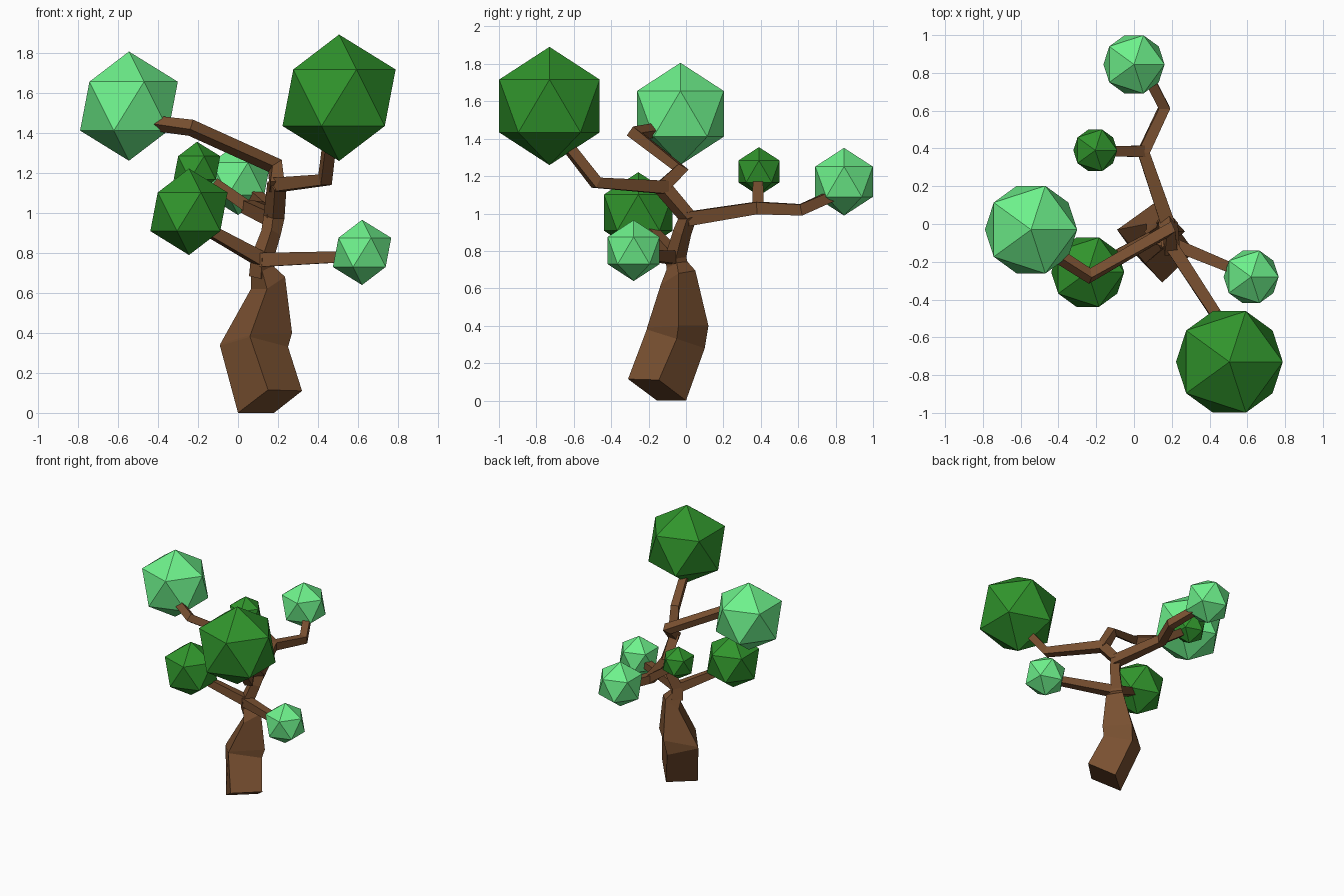
import bpy, bmesh
from mathutils import Vector

if "Cube" in bpy.data.objects:
    bpy.data.objects.remove(bpy.data.objects["Cube"])


def material(name, rgb):
    m = bpy.data.materials.new(name)
    m.diffuse_color = (*rgb, 1)
    m.use_nodes = True
    m.node_tree.nodes["Principled BSDF"].inputs["Base Color"].default_value = m.diffuse_color
    return m


bark = material("bark", (0.19, 0.08, 0.03))
dark_green = material("dark_green", (0.03, 0.30, 0.025))
light_green = material("light_green", (0.155, 0.88, 0.26))


def loft(name, rings):
    """Skin a list of four-cornered rings into a closed solid."""
    bm = bmesh.new()
    vs = [[bm.verts.new(p) for p in ring] for ring in rings]
    for a, b in zip(vs, vs[1:]):
        for i in range(4):
            j = (i + 1) % 4
            bm.faces.new((a[i], a[j], b[j], b[i]))
    bm.faces.new(vs[0][::-1])
    bm.faces.new(vs[-1])
    bmesh.ops.recalc_face_normals(bm, faces=bm.faces)
    me = bpy.data.meshes.new(name)
    bm.to_mesh(me)
    bm.free()
    me.materials.append(bark)
    bpy.context.collection.objects.link(bpy.data.objects.new(name, me))


def limb(name, path, up=(0, 0, 1)):
    """Square tube along (x, y, z, side) points."""
    pts = [Vector(p[:3]) for p in path]
    up = Vector(up)
    rings = []
    for i, p in enumerate(pts):
        t = Vector()
        if i > 0:
            t += (p - pts[i - 1]).normalized()
        if i < len(pts) - 1:
            t += (pts[i + 1] - p).normalized()
        t.normalize()
        up = (up - t * up.dot(t)).normalized()
        s, h = t.cross(up), path[i][3] / 2
        rings.append([p + (s * a + up * b) * h
                      for a, b in ((-1, -1), (1, -1), (1, 1), (-1, 1))])
    loft(name, rings)


def foliage(name, centre, r, mat):
    bpy.ops.mesh.primitive_ico_sphere_add(subdivisions=1, radius=r, location=centre)
    ob = bpy.context.object
    ob.name = name
    ob.data.materials.append(mat)


# Thick, tilted, crooked trunk
loft("trunk", [
    [(0.0, -0.155, 0), (0.15, -0.31, 0.115), (0.32, -0.145, 0.11), (0.18, 0, 0)],
    [(-0.09, -0.03, 0.335), (0.06, -0.21, 0.38), (0.25, -0.05, 0.33), (0.10, 0.10, 0.28)],
    [(-0.088, -0.03, 0.345), (0.062, -0.208, 0.39), (0.27, -0.04, 0.40), (0.12, 0.12, 0.40)],
    [(0.065, 0.0, 0.62), (0.145, -0.135, 0.62), (0.235, -0.04, 0.68), (0.15, 0.05, 0.695)],
    [(0.065, -0.04, 0.71), (0.12, -0.10, 0.71), (0.17, -0.05, 0.74), (0.12, 0.01, 0.74)],
])

# Leader above the trunk, then its branches
limb("upper_trunk", [(0.115, -0.04, 0.68, 0.085), (0.12, -0.055, 0.77, 0.08),
                     (0.165, -0.02, 0.90, 0.07), (0.18, 0.01, 0.98, 0.075),
                     (0.195, -0.13, 1.145, 0.07)], up=(1, 1, 0))
limb("right_branch", [(0.12, -0.07, 0.765, 0.07), (0.52, -0.235, 0.78, 0.055)])
limb("left_branch", [(0.12, -0.06, 0.765, 0.07), (-0.14, -0.19, 0.91, 0.055)])
limb("front_branch", [(0.195, -0.11, 1.14, 0.07), (0.435, -0.48, 1.165, 0.06),
                      (0.46, -0.64, 1.37, 0.055)])
limb("high_branch", [(0.195, -0.14, 1.13, 0.07), (0.185, -0.03, 1.235, 0.065),
                     (-0.235, -0.275, 1.425, 0.06), (-0.40, -0.17, 1.445, 0.055)])
limb("back_branch", [(0.18, 0.0, 0.97, 0.075), (0.05, 0.38, 1.03, 0.065),
                     (0.16, 0.615, 1.02, 0.06), (0.08, 0.77, 1.09, 0.055)])
limb("back_twig", [(0.05, 0.385, 1.03, 0.06), (-0.12, 0.385, 1.15, 0.055)])

# Leaf balls
foliage("front_foliage", (0.505, -0.73, 1.575), 0.316, dark_green)
foliage("high_foliage", (-0.545, -0.03, 1.533), 0.273, light_green)
foliage("left_foliage", (-0.245, -0.255, 1.005), 0.216, dark_green)
foliage("right_foliage", (0.62, -0.28, 0.802), 0.163, light_green)
foliage("twig_foliage", (-0.205, 0.39, 1.225), 0.13, dark_green)
foliage("back_foliage", (0.0, 0.845, 1.17), 0.181, light_green)
